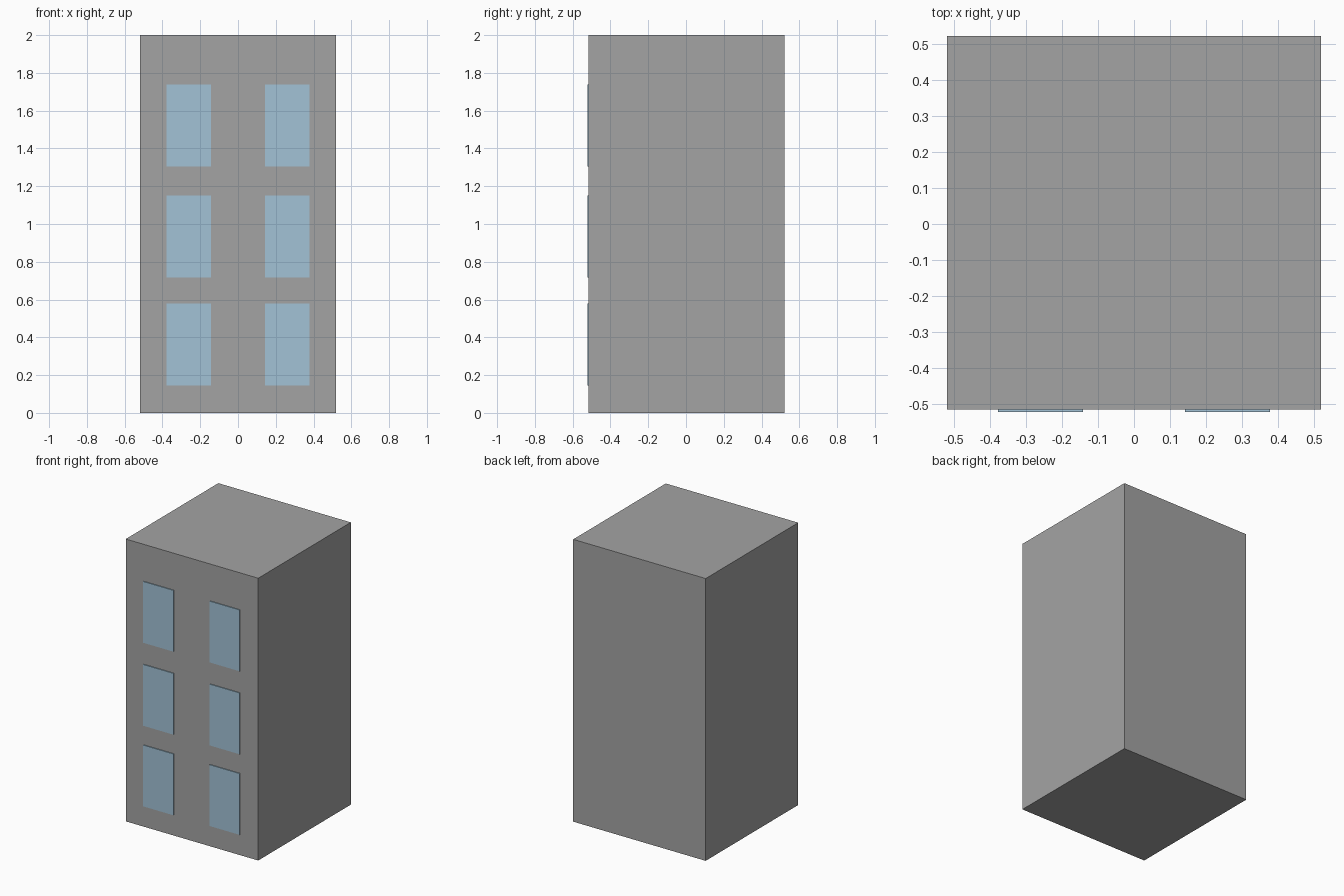
import bpy

if "Cube" in bpy.data.objects:
    bpy.data.objects.remove(bpy.data.objects["Cube"])


def material(name, color):
    m = bpy.data.materials.new(name)
    m.diffuse_color = (*color, 1.0)
    m.use_nodes = True
    m.node_tree.nodes["Principled BSDF"].inputs["Base Color"].default_value = m.diffuse_color
    return m


def box(name, lo, hi, mat):
    center = [(a + b) / 2 for a, b in zip(lo, hi)]
    bpy.ops.mesh.primitive_cube_add(size=1, location=center)
    ob = bpy.context.object
    ob.name = name
    ob.scale = [b - a for a, b in zip(lo, hi)]
    bpy.ops.object.transform_apply(location=False, rotation=False, scale=True)
    ob.data.materials.append(mat)
    return ob


concrete = material("concrete grey", (0.37, 0.37, 0.37))
glass = material("pale blue glass", (0.36, 0.54, 0.67))

FRONT = -0.515

# Tower block
box("building_body", (-0.519, FRONT, 0), (0.519, 0.521, 2), concrete)

# Window plates: two columns on three floors, front only
for floor, z in enumerate((0.363, 0.934, 1.522), start=1):
    for side, x in (("left", -0.26), ("right", 0.26)):
        box(f"window_{side}_floor_{floor}",
            (x - 0.118, FRONT - 0.006, z - 0.217),
            (x + 0.118, FRONT + 0.003, z + 0.217), glass)
